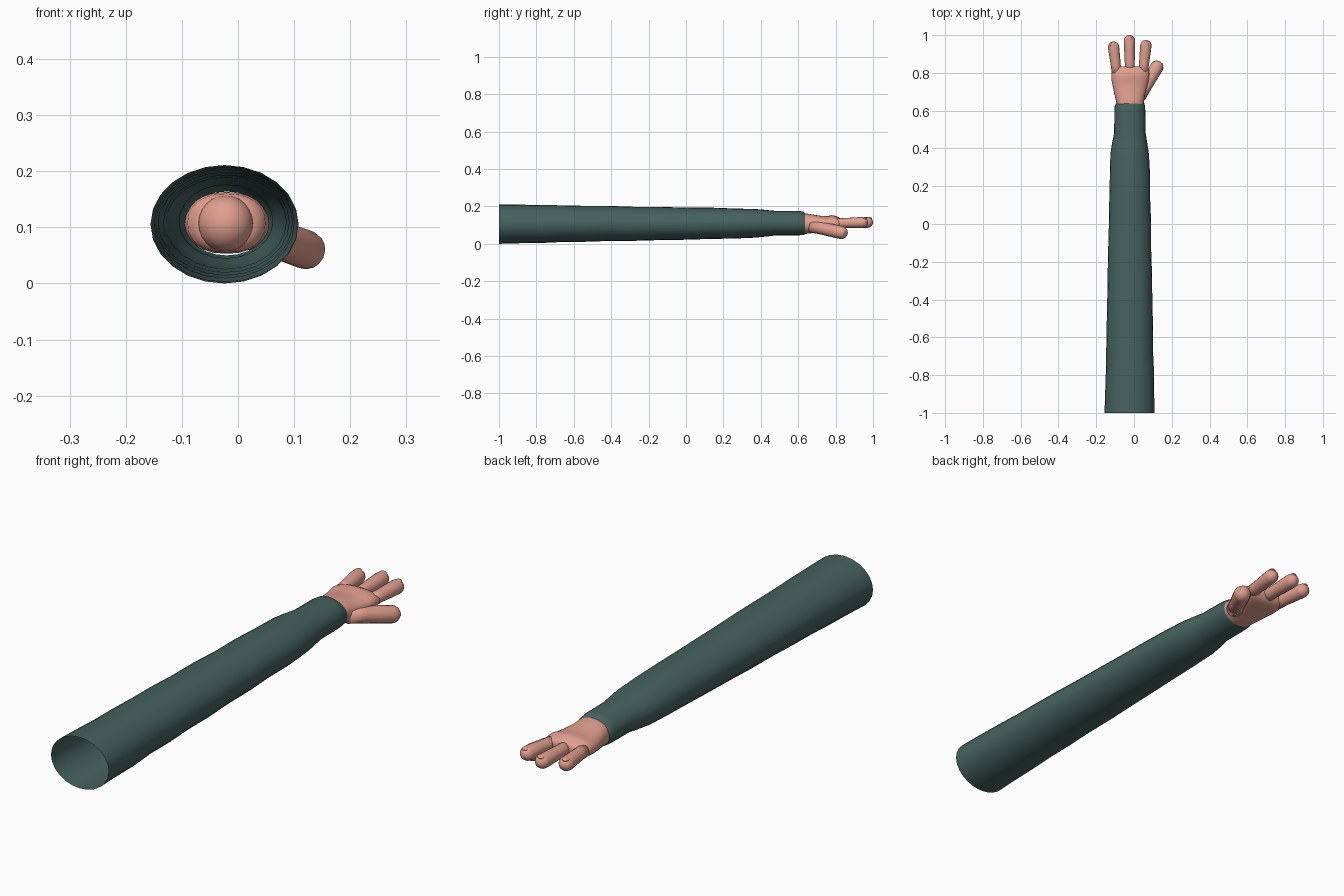
import bpy, bmesh, math
from mathutils import Vector

if "Cube" in bpy.data.objects:
    bpy.data.objects.remove(bpy.data.objects["Cube"])


def material(name, rgb):
    m = bpy.data.materials.new(name)
    m.diffuse_color = (*rgb, 1)
    m.use_nodes = True
    m.node_tree.nodes["Principled BSDF"].inputs["Base Color"].default_value = m.diffuse_color
    return m


TEAL = material("dark teal cloth", (0.062, 0.122, 0.113))
SKIN = material("skin pink", (0.75, 0.345, 0.275))


def finish(bm, name, mat):
    me = bpy.data.meshes.new(name)
    bm.to_mesh(me)
    bm.free()
    me.materials.append(mat)
    for p in me.polygons:
        p.use_smooth = True
    ob = bpy.data.objects.new(name, me)
    bpy.context.collection.objects.link(ob)
    return ob


def loft(name, rows, mat, n=24, caps=False, power=1.0):
    """Skin oval rings along y; each row is y, x min, x max, z min, z max."""
    bm = bmesh.new()
    rings = []
    for y, x0, x1, z0, z1 in rows:
        ring = []
        for i in range(n):
            a = 2 * math.pi * i / n
            c, s = math.cos(a), math.sin(a)
            c = math.copysign(abs(c) ** power, c)
            s = math.copysign(abs(s) ** power, s)
            ring.append(bm.verts.new(((x0 + x1) / 2 + c * (x1 - x0) / 2, y,
                                      (z0 + z1) / 2 + s * (z1 - z0) / 2)))
        rings.append(ring)
    for a, b in zip(rings, rings[1:]):
        for i in range(n):
            j = (i + 1) % n
            bm.faces.new((a[i], b[i], b[j], a[j]))
    if caps:
        bm.faces.new(rings[0])
        bm.faces.new(rings[-1][::-1])
    bmesh.ops.recalc_face_normals(bm, faces=bm.faces)
    return finish(bm, name, mat)


def digit(name, start, end, r0, r1, flat=1.0):
    """Tapered finger with a domed tip; end is the outermost point."""
    start, end = Vector(start), Vector(end)
    axis = (end - start).normalized()
    length = (end - start).length
    side = axis.cross(Vector((0, 0, 1))).normalized()
    up = side.cross(axis)
    prof = [(0, r0), (0.35 * (length - r1), r0 * 0.97),
            (0.7 * (length - r1), (r0 + r1) / 2)]
    prof += [(length - r1 + r1 * math.sin(t), r1 * math.cos(t))
             for t in [math.radians(d) for d in (0, 22, 44, 64, 80)]]
    n = 16
    bm = bmesh.new()
    rings = [[bm.verts.new(start + axis * d + side * r * math.cos(2 * math.pi * i / n)
                           + up * r * flat * math.sin(2 * math.pi * i / n))
              for i in range(n)] for d, r in prof]
    tip = bm.verts.new(end)
    for a, b in zip(rings, rings[1:]):
        for i in range(n):
            bm.faces.new((a[i], a[(i + 1) % n], b[(i + 1) % n], b[i]))
    for i in range(n):
        bm.faces.new((rings[-1][i], rings[-1][(i + 1) % n], tip))
    bm.faces.new(rings[0])
    bmesh.ops.recalc_face_normals(bm, faces=bm.faces)
    return finish(bm, name, SKIN)


def ball(name, centre, radii, turn=0.0):
    bm = bmesh.new()
    bmesh.ops.create_uvsphere(bm, u_segments=20, v_segments=12, radius=1)
    ob = finish(bm, name, SKIN)
    ob.location, ob.scale, ob.rotation_euler = centre, radii, (0, 0, turn)
    return ob


# Open sleeve, slightly rumpled, with a narrow cuff turned in at the wrist
loft("sleeve", [
    (-1.00, -0.156, 0.108, 0.000, 0.211),
    (-0.90, -0.153, 0.107, 0.003, 0.210),
    (-0.78, -0.149, 0.106, 0.004, 0.207),
    (-0.66, -0.147, 0.100, 0.010, 0.206),
    (-0.54, -0.145, 0.101, 0.011, 0.203),
    (-0.42, -0.142, 0.097, 0.015, 0.203),
    (-0.28, -0.140, 0.096, 0.016, 0.198),
    (-0.14, -0.137, 0.091, 0.020, 0.198),
    (0.00, -0.133, 0.091, 0.022, 0.193),
    (0.12, -0.131, 0.086, 0.026, 0.194),
    (0.25, -0.128, 0.086, 0.028, 0.189),
    (0.37, -0.125, 0.079, 0.033, 0.186),
    (0.43, -0.116, 0.070, 0.039, 0.181),
    (0.48, -0.105, 0.062, 0.045, 0.176),
    (0.60, -0.104, 0.060, 0.045, 0.176),
    (0.625, -0.102, 0.058, 0.047, 0.173),
    (0.637, -0.095, 0.055, 0.050, 0.164)], TEAL)

# Palm from the wrist to the knuckles, with a raised ridge behind the fingers
loft("palm", [
    (0.590, -0.070, 0.028, 0.066, 0.148),
    (0.605, -0.090, 0.049, 0.055, 0.160),
    (0.640, -0.093, 0.052, 0.053, 0.163),
    (0.680, -0.102, 0.058, 0.058, 0.156),
    (0.720, -0.111, 0.068, 0.064, 0.150),
    (0.755, -0.118, 0.077, 0.068, 0.148),
    (0.780, -0.120, 0.080, 0.070, 0.153),
    (0.797, -0.119, 0.081, 0.072, 0.150),
    (0.815, -0.117, 0.079, 0.076, 0.143),
    (0.828, -0.111, 0.073, 0.085, 0.136),
    (0.833, -0.100, 0.062, 0.096, 0.126)], SKIN, caps=True, power=0.88)
ball("wrist_end", (-0.022, 0.60, 0.107), (0.05, 0.05, 0.05))

# Three fingers, each with a small nail pad near the tip
for name, x0, x1, y1 in (("outer_finger", -0.090, -0.112, 0.966),
                         ("middle_finger", -0.022, -0.024, 1.0),
                         ("inner_finger", 0.047, 0.066, 0.974)):
    digit(name, (x0, 0.79, 0.110), (x1, y1, 0.115), 0.027, 0.030, 0.97)
    turn = -math.atan2(x1 - x0, y1 - 0.79)
    ball(name + "_nail", (x1, y1 - 0.022, 0.136), (0.014, 0.017, 0.007), turn)

# Thumb, splayed out and hanging lower than the palm
digit("thumb", (0.030, 0.675, 0.093), (0.138, 0.860, 0.054), 0.034, 0.035)
ball("thumb_base", (0.035, 0.69, 0.090), (0.036, 0.045, 0.034), -0.5)
ball("thumb_nail", (0.142, 0.838, 0.062), (0.012, 0.016, 0.014), -0.5)
